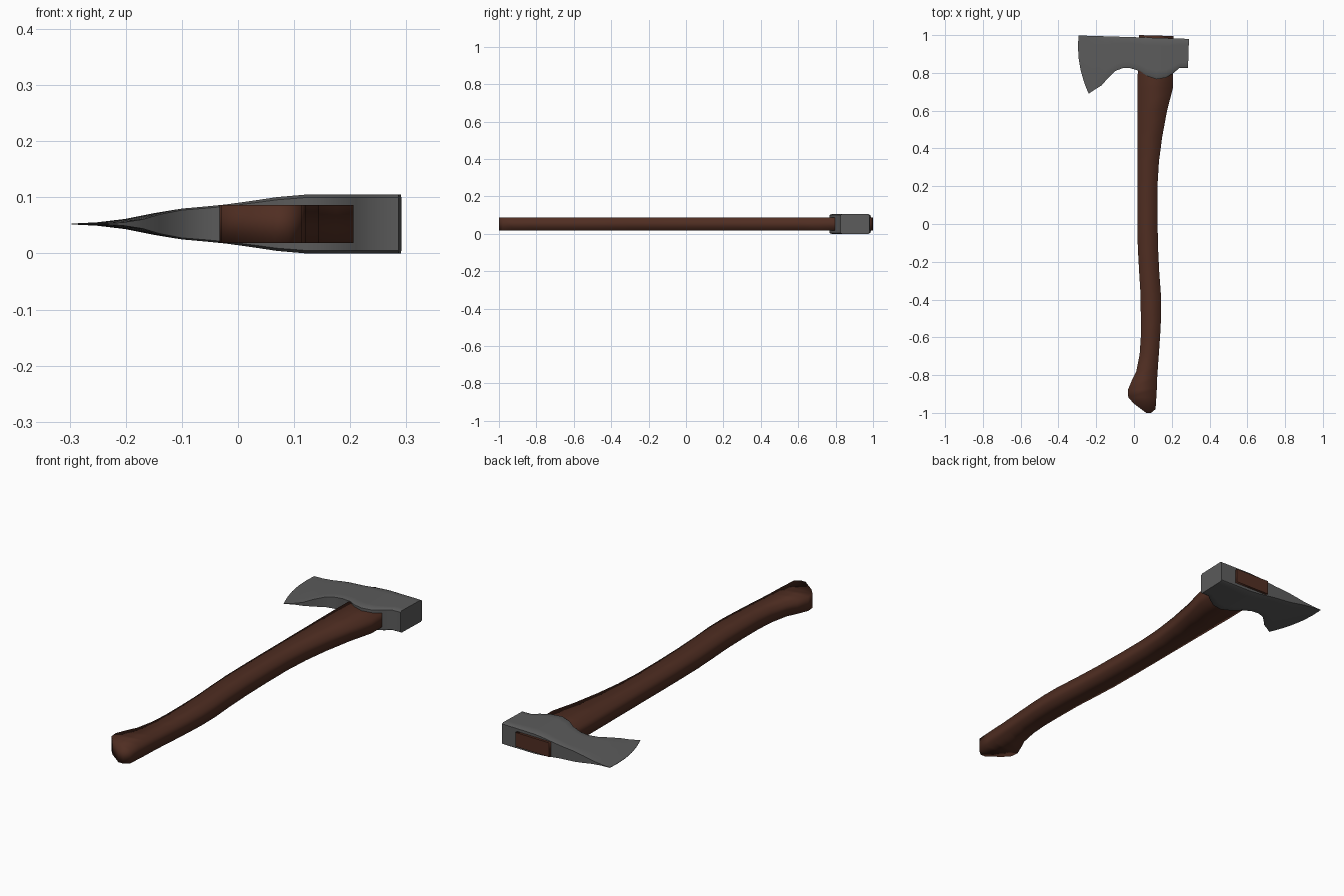
import bpy, bmesh, math

MID = 0.0525  # height of the symmetry plane


def material(name, rgb):
    m = bpy.data.materials.new(name)
    m.diffuse_color = (*rgb, 1)
    return m


def shell(name, columns, mat, angle):
    """Solid mirrored about z = MID; columns are rows of (x, y, half thickness)."""
    bm = bmesh.new()
    up = [[bm.verts.new((x, y, MID + h)) for x, y, h in c] for c in columns]
    dn = [[bm.verts.new((x, y, MID - h)) for x, y, h in c] for c in columns]
    n, m = len(columns), len(columns[0])
    for i in range(n - 1):
        for j in range(m - 1):
            for g in (up, dn):
                bm.faces.new((g[i][j], g[i + 1][j], g[i + 1][j + 1], g[i][j + 1]))
        for j in (0, m - 1):
            bm.faces.new((up[i][j], up[i + 1][j], dn[i + 1][j], dn[i][j]))
    for i in (0, n - 1):
        for j in range(m - 1):
            bm.faces.new((up[i][j], up[i][j + 1], dn[i][j + 1], dn[i][j]))
    bmesh.ops.recalc_face_normals(bm, faces=bm.faces)
    me = bpy.data.meshes.new(name)
    bm.to_mesh(me)
    bm.free()
    ob = bpy.data.objects.new(name, me)
    bpy.context.collection.objects.link(ob)
    me.materials.append(mat)
    bpy.ops.object.select_all(action='DESELECT')
    ob.select_set(True)
    bpy.context.view_layer.objects.active = ob
    bpy.ops.object.shade_smooth_by_angle(angle=math.radians(angle))
    return ob


wood = material("dark_brown_wood", (0.08, 0.027, 0.016))
steel = material("dark_grey_steel", (0.105, 0.105, 0.105))

# Handle: left x, left y, right x, right y from pommel to eye
stations = [
    (0.065, -1.0, 0.09, -1.0), (0.0, -0.952, 0.114, -0.98),
    (-0.03, -0.918, 0.118, -0.92), (-0.033, -0.88, 0.121, -0.87),
    (-0.012, -0.83, 0.123, -0.81), (0.012, -0.78, 0.127, -0.75),
    (0.03, -0.69, 0.133, -0.67), (0.036, -0.6, 0.139, -0.58),
    (0.036, -0.48, 0.144, -0.48), (0.034, -0.36, 0.143, -0.38),
    (0.027, -0.25, 0.134, -0.26), (0.02, -0.12, 0.127, -0.12),
    (0.018, 0.05, 0.124, 0.05), (0.018, 0.2, 0.124, 0.2),
    (0.018, 0.33, 0.132, 0.33), (0.018, 0.46, 0.149, 0.46),
    (0.018, 0.6, 0.175, 0.6), (0.018, 0.72, 0.206, 0.72),
    (0.02, 0.8, 0.206, 0.8), (0.027, 1.0, 0.21, 0.995),
]
handle = shell("handle", [[(a, b, 0.034), (c, d, 0.034)] for a, b, c, d in stations], wood, 120)
for p in handle.data.polygons:  # flat end in the eye
    if p.center.y > 0.99:
        p.use_smooth = False

# Axe head: top x, bottom x, bottom y, half thickness from edge to poll
sections = [
    (-0.293, -0.24, 0.69, 0.0008), (-0.25, -0.205, 0.713, 0.003),
    (-0.20, -0.17, 0.735, 0.009), (-0.15, -0.14, 0.77, 0.019),
    (-0.10, -0.10, 0.81, 0.0275), (-0.06, -0.06, 0.825, 0.031),
    (-0.02, -0.02, 0.825, 0.035), (0.03, 0.03, 0.81, 0.042),
    (0.07, 0.07, 0.783, 0.048), (0.12, 0.12, 0.766, 0.0523),
    (0.17, 0.17, 0.775, 0.0525), (0.21, 0.21, 0.80, 0.0525),
    (0.24, 0.24, 0.825, 0.0525), (0.291, 0.286, 0.826, 0.0525),
]
columns = []
for i, (tx, bx, by, h) in enumerate(sections):
    ty = 0.998 - 0.018 * (tx + 0.293) / 0.584
    bulge = 0.022 * max(0, 1 - i / 4)
    col = []
    for v in (0, 0.05, 0.2, 0.4, 0.6, 0.8, 0.95, 1):
        x = tx + (bx - tx) * v - bulge * 4 * v * (1 - v)
        col.append((x, ty + (by - ty) * v, h * (0.9 if v in (0, 1) else 1)))
    columns.append(col)
shell("axe_head", columns, steel, 50)
